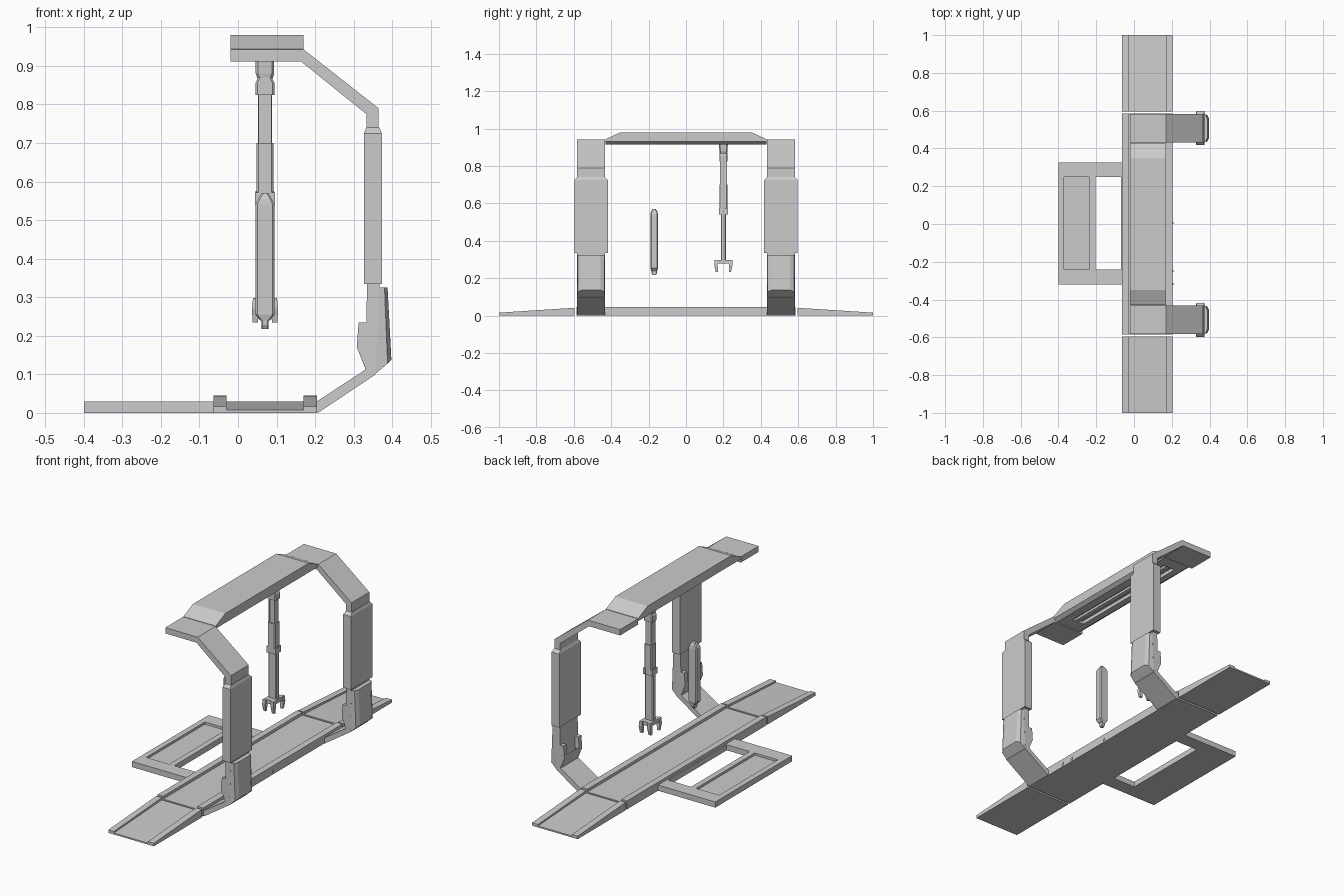
import bpy, bmesh
from mathutils import Vector

if "Cube" in bpy.data.objects:
    bpy.data.objects.remove(bpy.data.objects["Cube"])


def loft(name, rings):
    """Closed solid through a series of equal-length point rings."""
    bm = bmesh.new()
    vs = [[bm.verts.new(p) for p in r] for r in rings]
    n = len(rings[0])
    for a, b in zip(vs, vs[1:]):
        for i in range(n):
            j = (i + 1) % n
            bm.faces.new((a[i], a[j], b[j], b[i]))
    bm.faces.new(vs[0][::-1])
    bm.faces.new(vs[-1])
    bmesh.ops.recalc_face_normals(bm, faces=bm.faces[:])
    me = bpy.data.meshes.new(name)
    bm.to_mesh(me)
    bm.free()
    ob = bpy.data.objects.new(name, me)
    bpy.context.collection.objects.link(ob)
    return ob


def prism(name, pts, y0, y1):
    """x-z profile extruded along y."""
    return loft(name, [[(x, y, z) for x, z in pts] for y in (y0, y1)])


def rect(x, y, z, hx, hy):
    return [(x - hx, y - hy, z), (x + hx, y - hy, z), (x + hx, y + hy, z), (x - hx, y + hy, z)]


def octa(x, y, z, hx, hy, c):
    return [(x + a, y + b, z) for a, b in (
        (-hx + c, -hy), (hx - c, -hy), (hx, -hy + c), (hx, hy - c),
        (hx - c, hy), (-hx + c, hy), (-hx, hy - c), (-hx, -hy + c))]


def box(name, x0, x1, y0, y1, z0, z1):
    c = ((x0 + x1) / 2, (y0 + y1) / 2)
    h = ((x1 - x0) / 2, (y1 - y0) / 2)
    return loft(name, [rect(*c, z, *h) for z in (z0, z1)])


def cut(ob, cutter):
    m = ob.modifiers.new("cut", "BOOLEAN")
    m.operation = "DIFFERENCE"
    m.solver = "EXACT"
    m.object = cutter
    cutter.hide_render = True
    cutter.hide_set(True)
    cutter.display_type = "WIRE"


def track(rail, deck):
    """Channel section: raised edge rails beside a lower deck."""
    return [(-.063, 0), (.205, 0), (.205, rail), (.17, rail), (.17, deck),
            (-.03, deck), (-.03, rail), (-.063, rail)]


# Floor track with an entry ramp at each end
prism("floor_track", track(.045, .03), -.585, .585)
for s, side in ((-1, "front"), (1, "back")):
    loft(side + "_ramp", [[(x, s * y, z) for x, z in track(r, d)]
                          for y, r, d in ((.596, .042, .03), (1, .016, .008))])
for i, y in enumerate((-.318, -.248, .005)):
    box(f"edge_socket_{i}", .2, .208, y - .005, y + .005, .008, .024)

# Side platform: open frame with a sunken pad
plat = box("side_platform", -.4, -.063, -.32, .325, 0, .03)
cut(plat, box("platform_opening_cutter", -.205, -.07, -.242, .25, -.05, .1))
cut(plat, box("platform_pad_cutter", -.37, -.235, -.242, .25, .018, .1))

# Overhead beam with sloped ends, chamfered underside and guide slot
half = [(-.43, .943), (-.35, .98)]
beam = loft("overhead_beam", [
    [(x, -.43, zl), (x, .43, zl), (x, .43, .944), (x, .35, .98), (x, -.35, .98), (x, -.43, .944)]
    for x, zl in ((-.02, .93), (0, .916), (.15, .916), (.17, .93))])
cut(beam, box("beam_slot_cutter", .035, .105, -.36, .36, .88, .935))
box("beam_guide_rail", .058, .082, -.36, .36, .922, .936)

# Two side frames carrying the beam
for s, side in ((-1, "front"), (1, "back")):
    c, w, pw = s * .507, .075, .09
    prism(side + "_upper_arm", [(-.02, .912), (.163, .912), (.333, .775), (.333, .735), (.365, .735),
                                (.365, .79), (.17, .943), (-.02, .943)], c - w, c + w)
    loft(side + "_column_panel", [rect(.35, c, .335, .023, pw), rect(.35, c, .725, .023, pw),
                                  rect(.35, c, .74, .017, w)])
    prism(side + "_lower_arm", [(.2, 0), (.21, .002), (.357, .1), (.367, .336), (.335, .336),
                                (.33, .112), (.205, .03), (.2, .03)], c - w, c + w)
    # Outer shell narrows away from the column
    outer = [(.398, .137), (.388, .325)]
    root = [(.355, .1), (.364, .325)]
    mid = [(.388, .128), (.38, .325)]

    def shell_ring(pts, h):
        (xa, za), (xb, zb) = pts
        return [(xa, c - h, za), (xa, c + h, za), (xb, c + h, zb), (xb, c - h, zb)]
    loft(side + "_outer_shell", [shell_ring(root, w), shell_ring(mid, w - .004), shell_ring(outer, .05)])
    # Inner guard: two cheeks and a face
    guard = [(.332, .112), (.308, .17), (.313, .235), (.336, .235)]
    for k, sg in (("left", -1), ("right", 1)):
        prism(f"{side}_guard_{k}_cheek", guard, c + sg * (w - .025), c + sg * w)
    prism(side + "_guard_face", [(.331, .113), (.31, .166), (.311, .18), (.333, .15)],
          c - w + .025, c + w - .025)

# Telescopic handling arm hanging from the beam
AX, AY = .07, .2
loft("arm_carriage", [octa(AX, AY, z, hx, hy, .006) for z, hx, hy in
                      ((.85, .014, .016), (.88, .024, .022), (.925, .024, .024))])
loft("arm_collar", [octa(AX, AY, z, hx, .022, .005) for z, hx in
                    ((.825, .025), (.855, .025), (.87, .018))])
for name, z0, z1, hx, hy in (("upper_tube", .69, .83, .018, .015),
                             ("middle_tube", .54, .70, .022, .022),
                             ("lower_tube", .29, .575, .024, .014)):
    loft("arm_" + name, [octa(AX, AY, z, hx, hy, .005) for z in (z0, z1)])
for sx in (-1, 1):
    box("tube_guide", AX + sx * .014 - .003, AX + sx * .014 + .003, AY - .018, AY + .018, .70, .825)
    box("tube_clip", AX + sx * .02 - .006, AX + sx * .02 + .006, AY - .024, AY + .024, .54, .572)

# Gripper with four fingers
box("gripper_plate", AX - .03, AX + .03, AY - .04, AY + .04, .278, .298)
for sx in (-1, 1):
    for sy in (-1, 1):
        x, y = AX + sx * .025, AY + sy * .038
        loft("gripper_finger", [rect(x, y - sy * .003, .234, .007, .006),
                                rect(x, y + sy * .002, .27, .009, .009),
                                rect(x - sx * .002, y, .298, .008, .01)])

# Free hanging slim capsule module
CY = -.17
loft("slim_module", [octa(AX, CY, z, hx, hy, .005) for z, hx, hy in
                     ((.24, .013, .016), (.255, .025, .02), (.54, .025, .02), (.555, .018, .018),
                      (.57, .009, .008))])
loft("slim_module_tip", [octa(AX, CY, z, .009, hy, .003) for z, hy in ((.217, .009), (.228, .015), (.245, .016))])
